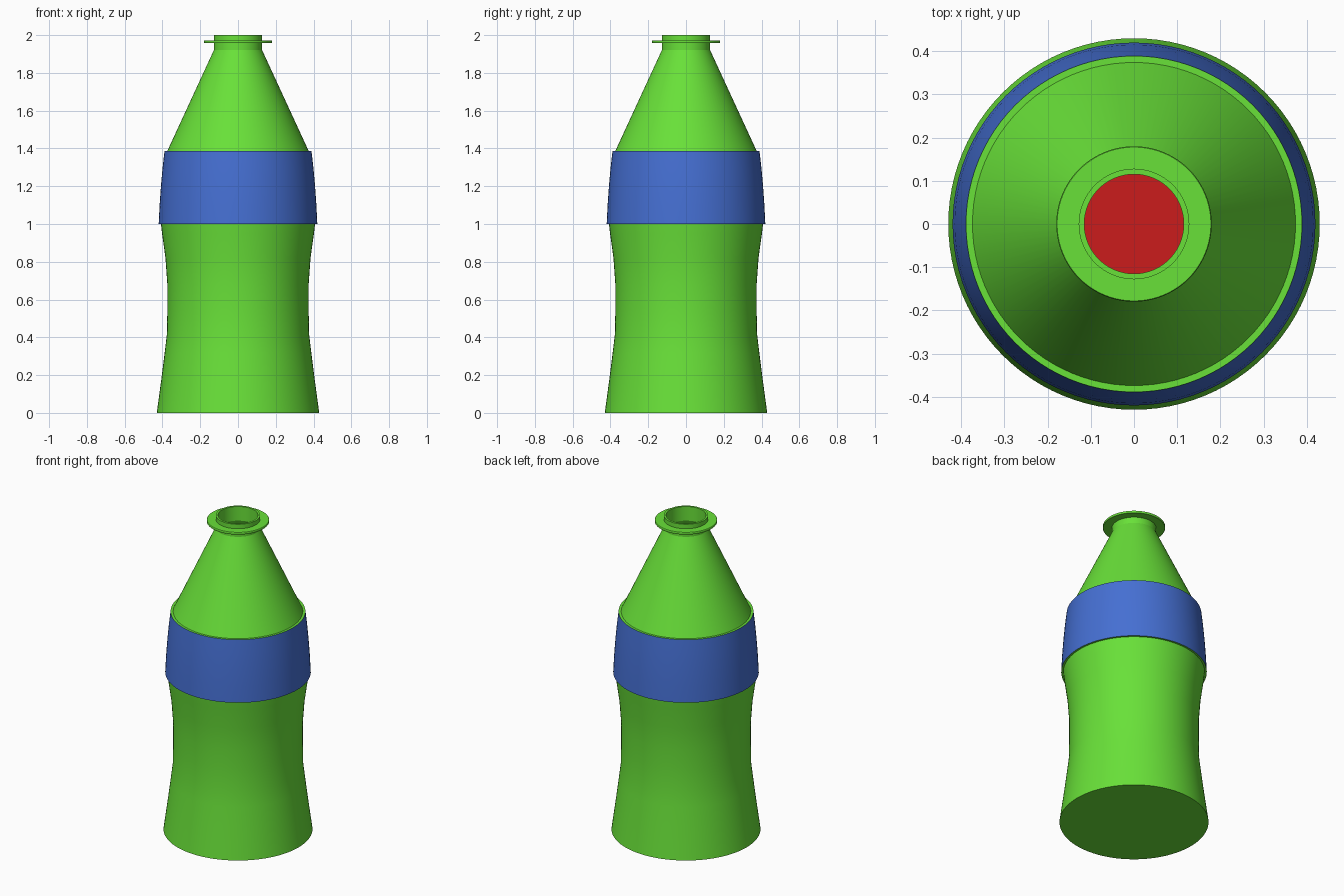
import bpy, bmesh, math

if "Cube" in bpy.data.objects:
    bpy.data.objects.remove(bpy.data.objects["Cube"])

SEGMENTS = 96


def material(name, color):
    m = bpy.data.materials.new(name)
    m.diffuse_color = color
    m.use_nodes = True
    m.node_tree.nodes["Principled BSDF"].inputs["Base Color"].default_value = m.diffuse_color
    return m


def lathe(name, profile, mats, band=None):
    """Revolve (radius, z) points around z; band = profile segments using the second material."""
    bm = bmesh.new()
    rings = []
    for r, z in profile:
        if r == 0:
            rings.append([bm.verts.new((0, 0, z))] * SEGMENTS)
        else:
            rings.append([bm.verts.new((r * math.cos(2 * math.pi * i / SEGMENTS),
                                        r * math.sin(2 * math.pi * i / SEGMENTS), z))
                          for i in range(SEGMENTS)])
    for s in range(len(rings) - 1):
        a, b = rings[s], rings[s + 1]
        for i in range(SEGMENTS):
            j = (i + 1) % SEGMENTS
            quad = list(dict.fromkeys((a[i], a[j], b[j], b[i])))
            face = bm.faces.new(quad)
            face.material_index = 1 if band and s in band else 0
    bmesh.ops.recalc_face_normals(bm, faces=bm.faces)
    me = bpy.data.meshes.new(name)
    bm.to_mesh(me)
    bm.free()
    for m in mats:
        me.materials.append(m)
    ob = bpy.data.objects.new(name, me)
    bpy.context.collection.objects.link(ob)
    bpy.ops.object.select_all(action='DESELECT')
    ob.select_set(True)
    bpy.context.view_layer.objects.active = ob
    bpy.ops.object.shade_smooth_by_angle(angle=math.radians(20))
    return ob


green = material("green_glass", (0.14, 0.75, 0.04, 1))
blue = material("blue_label", (0.06, 0.16, 0.65, 1))
red = material("red_liquid", (0.6, 0.012, 0.012, 1))

# bottle shell: outside from base to mouth, then back down the inside wall
base = [(0, 0), (0.43, 0), (0.403, 0.2), (0.388, 0.32), (0.376, 0.42), (0.374, 0.55),
        (0.374, 0.68), (0.384, 0.82), (0.402, 0.95), (0.408, 1.0)]
label = [(0.42, 1.0), (0.415, 1.1), (0.408, 1.2), (0.399, 1.3), (0.389, 1.387)]
top = [(0.374, 1.387), (0.128, 1.92), (0.128, 1.958), (0.178, 1.958), (0.18, 1.961),
       (0.18, 1.969), (0.178, 1.972), (0.128, 1.972), (0.128, 2.0)]
inside = [(0.115, 2.0), (0.115, 1.91), (0.36, 1.387), (0.39, 1.0), (0.36, 0.68),
          (0.36, 0.42), (0.41, 0.03), (0, 0.03)]
first = len(base)
lathe("bottle", base + label + top + inside, [green, blue],
      band=range(first, first + len(label) - 1))

# drink filling the bottle up to the shoulder
lathe("liquid", [(0, 0.035), (0.405, 0.035), (0.355, 0.42), (0.355, 0.68), (0.385, 1.0),
                 (0.355, 1.38), (0.30, 1.5), (0, 1.5)], [red])
